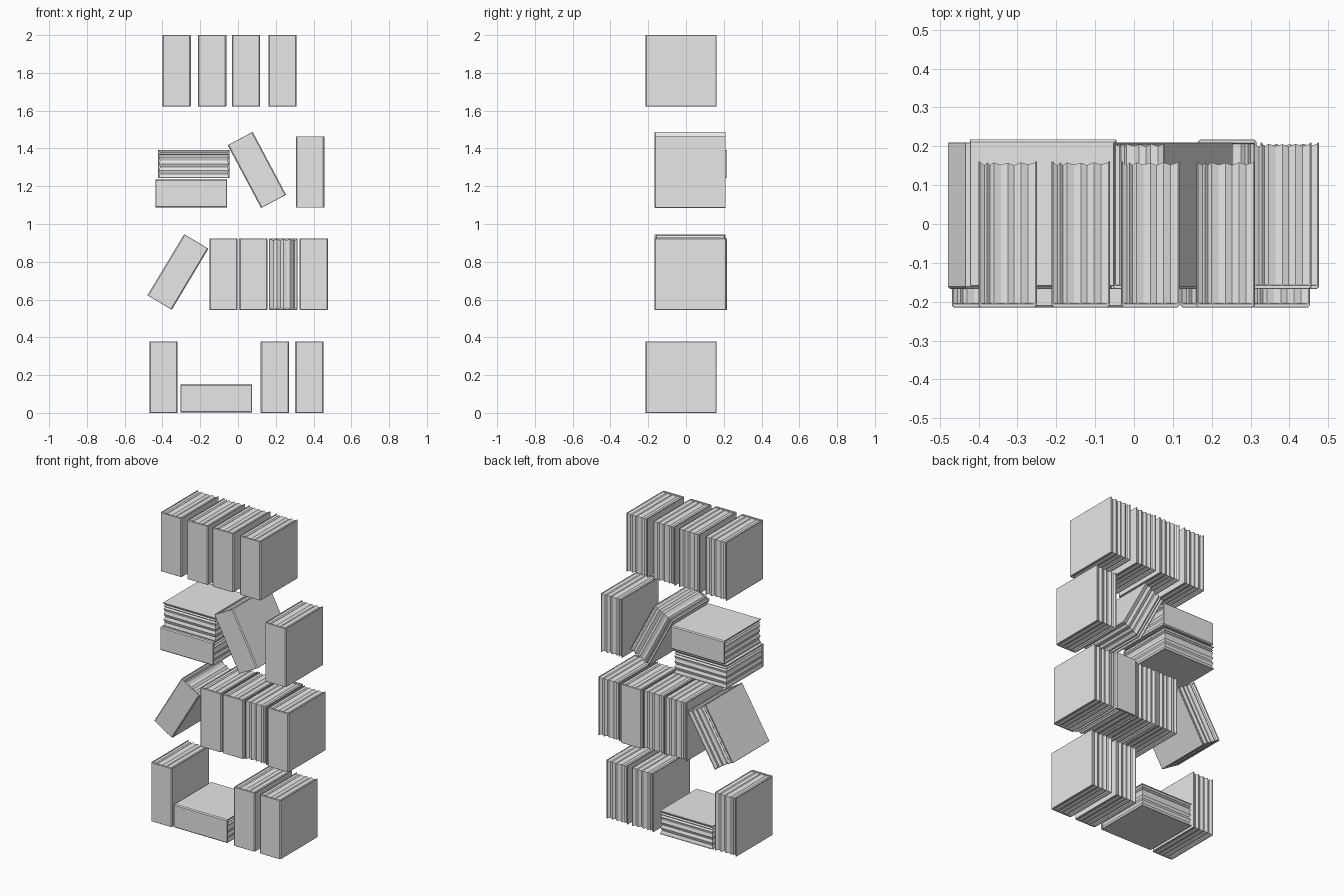
import bpy, bmesh, math
from mathutils import Matrix

if "Cube" in bpy.data.objects:
    bpy.data.objects.remove(bpy.data.objects["Cube"], do_unlink=True)

W, H = 0.075, 0.1885      # half thickness, half height and depth of a book
T = 0.005                 # cover board thickness

grey = bpy.data.materials.new("plain grey")
grey.use_nodes = True
grey.diffuse_color = (0.8, 0.8, 0.8, 1)
grey.node_tree.nodes["Principled BSDF"].inputs["Base Color"].default_value = (0.8, 0.8, 0.8, 1)


def finish(bm, name):
    bmesh.ops.recalc_face_normals(bm, faces=bm.faces)
    mesh = bpy.data.meshes.new(name)
    bm.to_mesh(mesh)
    bm.free()
    mesh.materials.append(grey)
    return mesh


def make_cover():
    """U-shaped cover: two boards and a chamfered spine, extruded upward."""
    c = 0.006
    half = [(W - T, -H + 0.011), (W - T, H), (W, H), (W, -H + c), (W - c, -H)]
    outline = half + [(-x, y) for x, y in reversed(half)]
    bm = bmesh.new()
    face = bm.faces.new([bm.verts.new((x, y, -H)) for x, y in outline])
    new = bmesh.ops.extrude_face_region(bm, geom=[face])["geom"]
    bmesh.ops.translate(bm, verts=[g for g in new if isinstance(g, bmesh.types.BMVert)],
                        vec=(0, 0, 2 * H))
    sharp = [e for e in bm.edges if e.calc_face_angle(0) > 1]
    bmesh.ops.bevel(bm, geom=sharp, offset=0.0015, segments=1, affect='EDGES')
    return finish(bm, "cover")


def make_pages():
    """Page block whose top, bottom and fore edge ripple across the thickness."""
    ripple = [(-0.071, 0.004), (-0.060, 0.010), (-0.053, 0.003), (-0.046, 0.010),
              (-0.036, 0.003), (-0.018, 0.009), (0, 0.004), (0.016, 0.010),
              (0.034, 0.003), (0.052, 0.009), (0.071, 0.003)]
    bm = bmesh.new()
    rings = []
    for x, inset in ripple:
        e = H - inset
        rings.append([bm.verts.new((x, y, z)) for y, z in
                      ((-H + 0.009, -e), (e, -e), (e, e), (-H + 0.009, e))])
    for a, b in zip(rings, rings[1:]):
        for i in range(4):
            j = (i + 1) % 4
            bm.faces.new((a[i], a[j], b[j], b[i]))
    bm.faces.new(rings[0])
    bm.faces.new(rings[-1])
    return finish(bm, "pages")


cover_mesh, pages_mesh = make_cover(), make_pages()


def book(name, x, y, z, tilt=0, reverse=False):
    """Place a book by its centre, tilted sideways and optionally spine to the back."""
    place = Matrix.Translation((x, y, z))
    if reverse:
        place = place @ Matrix.Rotation(math.pi, 4, 'Z')
    place = place @ Matrix.Rotation(math.radians(tilt), 4, 'Y')
    for part, mesh in (("cover", cover_mesh), ("pages", pages_mesh)):
        ob = bpy.data.objects.new(f"{name}_{part}", mesh)
        bpy.context.collection.objects.link(ob)
        ob.matrix_world = place


FRONT, MID, BACK = -0.027, 0.021, 0.029

# Bottom row: three upright books and one lying flat
for i, x in enumerate((-0.394, 0.195, 0.378)):
    book(f"bottom_upright_book_{i + 1}", x, FRONT, H)
book("bottom_flat_book", -0.115, FRONT, W + 0.002, 90)

# Second row: a leaning book and four upright, one turned around
z2 = 0.546 + H
book("second_leaning_book", -0.318, MID, 0.746, 31)
for i, x in enumerate((-0.077, 0.081, 0.401)):
    book(f"second_upright_book_{i + 1}", x, MID, z2)
book("second_reversed_book", 0.24, BACK, z2, 0, True)

# Third row: two stacked flat, one leaning, one upright
z3 = 1.087
book("third_lower_flat_book", -0.247, MID, z3 + W, 90)
book("third_upper_flat_book", -0.234, BACK, z3 + 3 * W + 0.006, 90, True)
book("third_leaning_book", 0.10, MID, 1.286, -28)
book("third_upright_book", 0.382, MID, z3 + H)

# Top row: four upright books
for i, x in enumerate((-0.325, -0.137, 0.042, 0.236)):
    book(f"top_upright_book_{i + 1}", x, FRONT, 2 - H)
